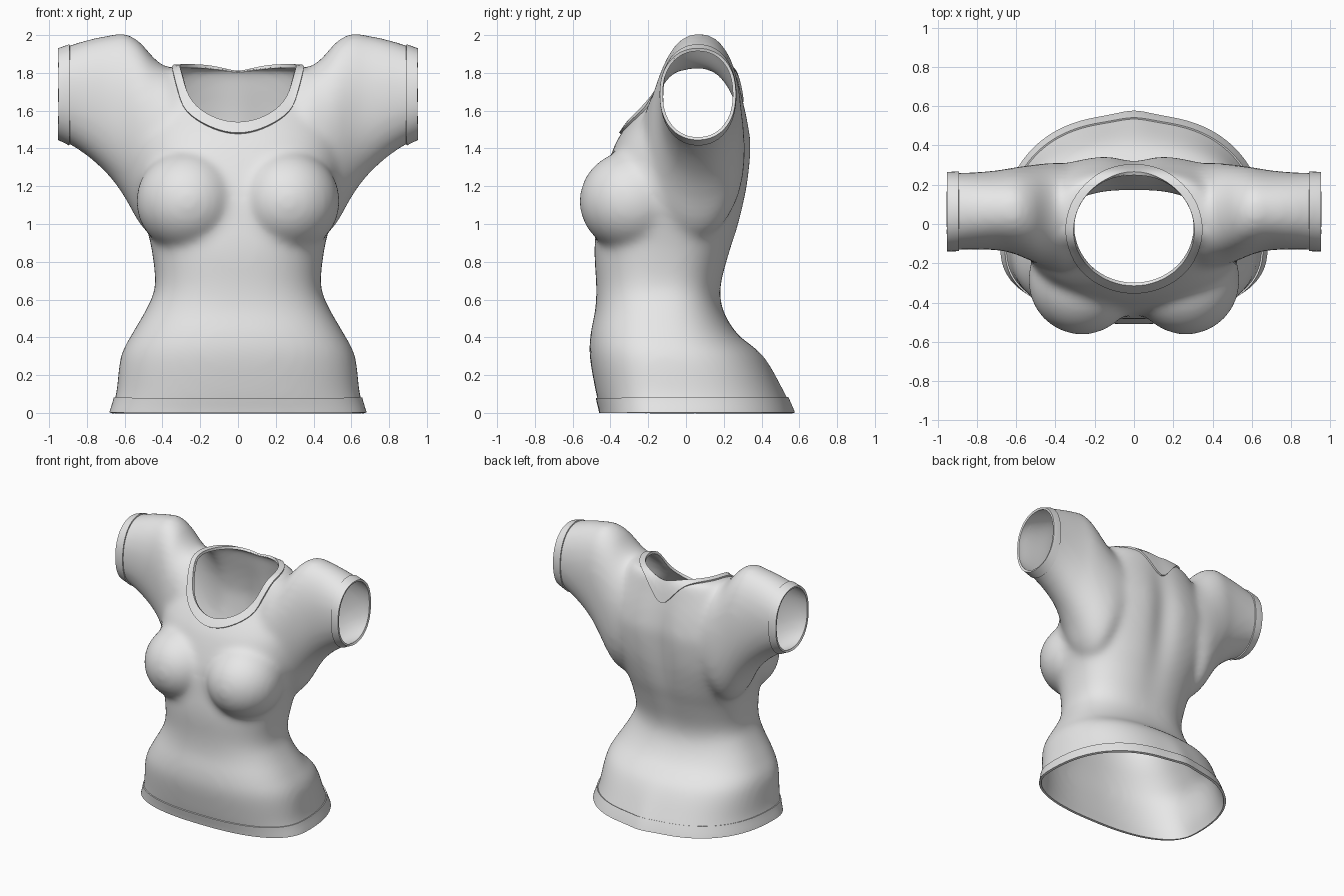
import bpy, bmesh, math
from mathutils import Vector, Matrix
from mathutils.bvhtree import BVHTree

if "Cube" in bpy.data.objects:
    bpy.data.objects.remove(bpy.data.objects["Cube"], do_unlink=True)

cloth = bpy.data.materials.new("light grey cloth")
cloth.use_nodes = True
GREY = (0.8, 0.8, 0.8, 1)
cloth.diffuse_color = GREY
cloth.node_tree.nodes["Principled BSDF"].inputs["Base Color"].default_value = GREY

NECK = Vector((0, -0.025, 0))
NECK_RX, NECK_RY = 0.305, 0.28


def neck_point(angle, scale, z):
    return Vector((NECK_RX * scale * math.cos(angle), NECK.y + NECK_RY * scale * math.sin(angle), z))


def neck_ratio(p):
    return math.hypot(p.x / NECK_RX, (p.y - NECK.y) / NECK_RY)


def make_object(name, bm):
    mesh = bpy.data.meshes.new(name)
    bm.to_mesh(mesh)
    bm.free()
    mesh.materials.append(cloth)
    obj = bpy.data.objects.new(name, mesh)
    bpy.context.collection.objects.link(obj)
    return obj


def bake(obj):
    graph = bpy.context.evaluated_depsgraph_get()
    mesh = bpy.data.meshes.new_from_object(obj.evaluated_get(graph))
    obj.modifiers.clear()
    obj.data = mesh


def smooth_rows(rows, steps=5):
    """Interpolate section rows with a Catmull-Rom spline."""
    out = []
    for i in range(len(rows) - 1):
        quad = [rows[max(i - 1, 0)], rows[i], rows[i + 1], rows[min(i + 2, len(rows) - 1)]]
        for s in range(steps):
            t = s / steps
            out.append([0.5 * (2 * b + (c - a) * t + (2 * a - 5 * b + 4 * c - d) * t * t
                               + (3 * b - a - 3 * c + d) * t ** 3) for a, b, c, d in zip(*quad)])
    return out + [list(rows[-1])]


def loft(bm, rings):
    loops = [[bm.verts.new(p) for p in ring] for ring in rings]
    n = len(loops[0])
    for low, high in zip(loops, loops[1:]):
        for i in range(n):
            bm.faces.new((low[i], low[(i + 1) % n], high[(i + 1) % n], high[i]))
    bm.faces.new(loops[0])
    bm.faces.new(loops[-1])


def power(v, e):
    return math.copysign(abs(v) ** e, v)


ANGLES = [2 * math.pi * i / 64 for i in range(64)]

# Torso sections: height, half width, front, back, depth of widest point
torso_rows = [
    (-0.06, 0.69, -0.45, 0.57, -0.12), (0.0, 0.675, -0.45, 0.55, -0.12), (0.1, 0.645, -0.475, 0.51, -0.12),
    (0.3, 0.62, -0.51, 0.405, -0.12), (0.42, 0.56, -0.505, 0.27, -0.13), (0.55, 0.485, -0.48, 0.195, -0.13),
    (0.67, 0.44, -0.475, 0.185, -0.13), (0.85, 0.455, -0.485, 0.235, -0.1), (1.0, 0.49, -0.475, 0.285, -0.06),
    (1.2, 0.55, -0.45, 0.33, 0.0), (1.4, 0.56, -0.385, 0.35, 0.04), (1.5, 0.54, -0.33, 0.34, 0.06),
    (1.6, 0.5, -0.255, 0.32, 0.08), (1.7, 0.45, -0.19, 0.295, 0.08), (1.8, 0.39, -0.15, 0.27, 0.07),
    (1.835, 0.34, -0.12, 0.25, 0.07)]


def torso_ring(z, w, front, back, mid):
    ring = []
    for a in ANGLES:
        s = power(math.sin(a), 0.82)
        ring.append((w * power(math.cos(a), 0.82), mid + s * ((back - mid) if s > 0 else (mid - front)), z))
    return ring


# Sleeve sections: distance out, underside, top, front, back
sleeve_rows = [
    (0.26, 1.05, 1.78, -0.2, 0.3), (0.36, 0.97, 1.82, -0.24, 0.31), (0.44, 0.93, 1.875, -0.22, 0.31),
    (0.52, 1.0, 1.965, -0.19, 0.3), (0.6, 1.14, 2.01, -0.155, 0.29), (0.68, 1.25, 2.0, -0.135, 0.275),
    (0.78, 1.345, 1.98, -0.13, 0.265), (0.88, 1.415, 1.95, -0.13, 0.26), (0.95, 1.45, 1.925, -0.135, 0.26),
    (1.0, 1.47, 1.91, -0.135, 0.26)]


def sleeve_ring(side, x, low, high, front, back):
    return [(side * x, (front + back) / 2 + (back - front) / 2 * power(math.cos(a), 0.92),
             (low + high) / 2 + (high - low) / 2 * power(math.sin(a), 0.92)) for a in ANGLES]


# Solid body volume
bm = bmesh.new()
loft(bm, [torso_ring(*r) for r in smooth_rows(torso_rows)])
for side in (-1, 1):
    loft(bm, [sleeve_ring(side, *r) for r in smooth_rows(sleeve_rows)])
    place = Matrix.Translation((side * 0.265, -0.285, 1.12)) @ Matrix.Diagonal((0.275, 0.28, 0.27, 1))
    bmesh.ops.create_uvsphere(bm, u_segments=40, v_segments=24, radius=1, matrix=place)
bmesh.ops.recalc_face_normals(bm, faces=bm.faces)
shirt = make_object("shirt_body", bm)

# Fuse and soften the volume
remesh = shirt.modifiers.new("fuse", "REMESH")
remesh.mode = "VOXEL"
remesh.voxel_size = 0.02
soften = shirt.modifiers.new("soften", "SMOOTH")
soften.factor = 0.5
soften.iterations = 22
bake(shirt)

# Spine groove and raised centre of the hem
for v in shirt.data.vertices:
    if v.co.y > 0.1:
        ridge = math.exp(-(v.co.x / 0.1) ** 2)
        band = math.exp(-((v.co.z - 1.3) / 0.4) ** 2)
        v.co.y += ridge * (0.02 * max(0, 1 - v.co.z / 0.4) - 0.03 * band)
surface = BVHTree.FromPolygons([v.co.copy() for v in shirt.data.vertices],
                               [tuple(p.vertices) for p in shirt.data.polygons])

# Neck opening
bm = bmesh.new()
loft(bm, [[neck_point(a, 1, z) for a in ANGLES] for z in (1.38, 2.4)])
bmesh.ops.recalc_face_normals(bm, faces=bm.faces)
cutter = make_object("neck_cutter", bm)
cutter.hide_render = True
cut = shirt.modifiers.new("neck", "BOOLEAN")
cut.operation = "DIFFERENCE"
cut.solver = "EXACT"
cut.object = cutter
bake(shirt)
bpy.data.objects.remove(cutter, do_unlink=True)

bm = bmesh.new()
bm.from_mesh(shirt.data)
inner = [f for f in bm.faces if f.calc_center_median().z > 1.3 and neck_ratio(f.calc_center_median()) < 1.0005]
bmesh.ops.delete(bm, geom=inner, context="FACES")


def slice_at(mesh, point, normal, clear):
    geom = mesh.verts[:] + mesh.edges[:] + mesh.faces[:]
    bmesh.ops.bisect_plane(mesh, geom=geom, plane_co=point, plane_no=normal, clear_outer=clear)


# Open hem and cuffs, with clean lines where the bands start
for depth, clear in ((0, True), (0.08, False)):
    slice_at(bm, (0, 0, depth), (0, 0, -1), clear)
for side in (-1, 1):
    for x, clear in ((0.95, True), (0.89, False)):
        slice_at(bm, (side * x, 0, 0), (side, 0, 0), clear)
bm.normal_update()
bm.to_mesh(shirt.data)
bm.free()


def make_band(name, rule):
    """Copy the faces chosen by the rule and lift them off the body."""
    band = bmesh.new()
    band.from_mesh(shirt.data)
    rest = [f for f in band.faces if not rule(f.calc_center_median())]
    bmesh.ops.delete(band, geom=rest, context="FACES")
    return make_object(name, band)


hem = make_band("hem_band", lambda c: c.z < 0.08)
left_cuff = make_band("left_cuff", lambda c: c.x > 0.89)
right_cuff = make_band("right_cuff", lambda c: c.x < -0.89)

# Collar strip laid over the neck edge
bm = bmesh.new()
rings = []
for scale in (1.0, 1.05, 1.1, 1.14):
    ring = []
    for a in ANGLES:
        p = neck_point(a, scale, 2.5)
        hit = surface.ray_cast(p, Vector((0, 0, -1)))[0]
        ring.append(bm.verts.new(hit))
    rings.append(ring)
for near, far in zip(rings, rings[1:]):
    for i in range(64):
        j = (i + 1) % 64
        bm.faces.new((near[i], far[i], far[j], near[j]))
bmesh.ops.smooth_vert(bm, verts=rings[2] + rings[1], factor=0.3, use_axis_z=True)
bm.normal_update()
collar = make_object("collar_band", bm)

# Cloth thickness and shading
for obj, thick, offset in ((shirt, 0.008, -1), (hem, 0.012, 0.4), (left_cuff, 0.012, 0.4),
                           (right_cuff, 0.012, 0.4), (collar, 0.016, 0.5)):
    solid = obj.modifiers.new("thickness", "SOLIDIFY")
    solid.thickness = thick
    solid.offset = offset
    bake(obj)
    bpy.ops.object.select_all(action="DESELECT")
    obj.select_set(True)
    bpy.context.view_layer.objects.active = obj
    bpy.ops.object.shade_smooth_by_angle(angle=math.radians(40))
